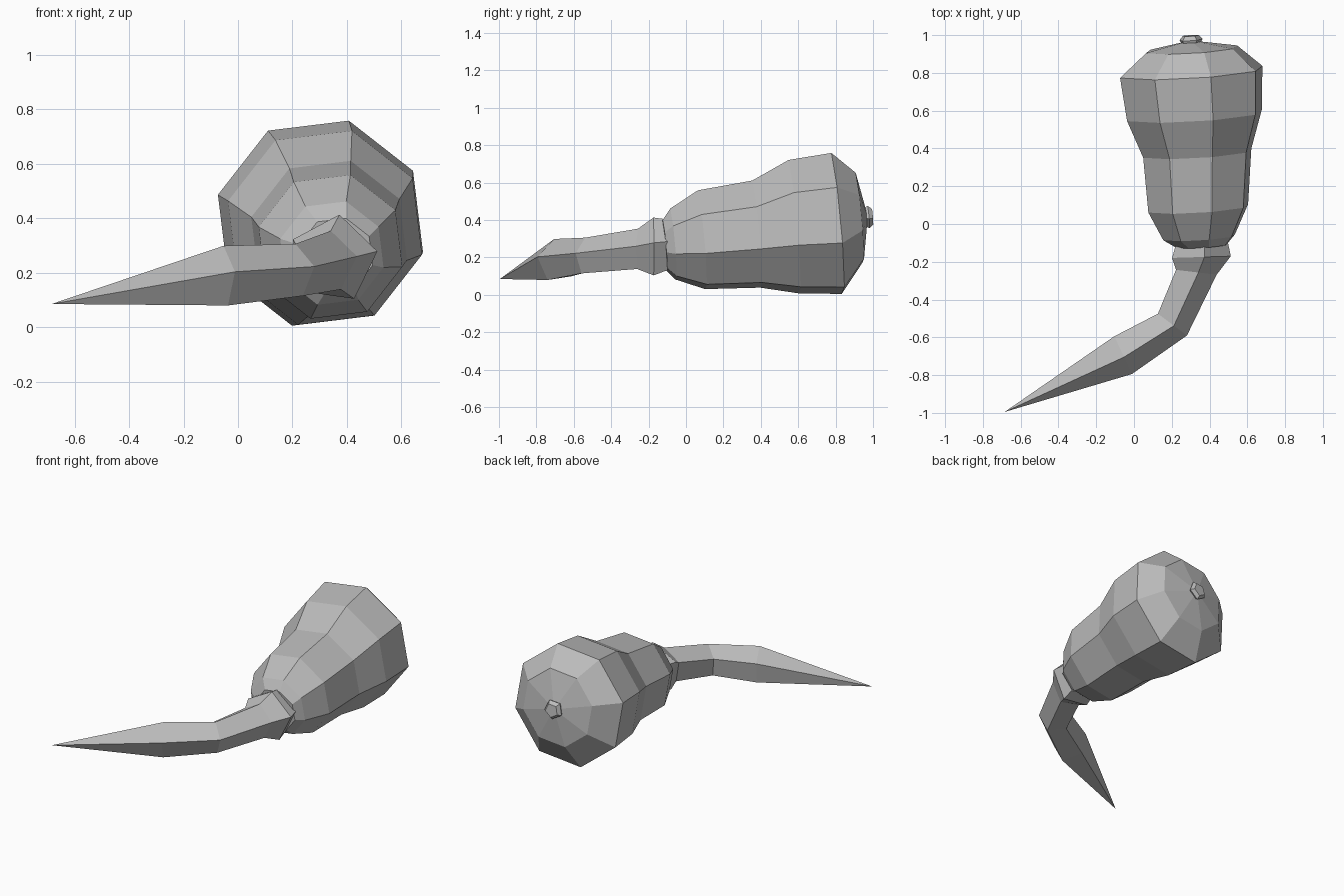
import bpy, bmesh
from math import sin, cos, radians
from mathutils import Vector

cube = bpy.data.objects.get("Cube")
if cube:
    bpy.data.objects.remove(cube)

mat = bpy.data.materials.new("plain grey")
mat.use_nodes = True
GREY = (0.5, 0.5, 0.5, 1)
mat.diffuse_color = GREY
mat.node_tree.nodes["Principled BSDF"].inputs["Base Color"].default_value = GREY


def ring(centre, radius, sides, start, u, v):
    """Polygon of points around a centre in the plane of u and v."""
    angles = [radians(start + 360 * i / sides) for i in range(sides)]
    return [Vector(centre) + radius * (cos(a) * u + sin(a) * v) for a in angles]


def loft(name, rings, tip=None):
    """Skin a row of rings with flat faces; close the far end with a tip or cap."""
    bm = bmesh.new()
    loops = [[bm.verts.new(p) for p in r] for r in rings]
    n = len(loops[0])
    for a, b in zip(loops, loops[1:]):
        for i in range(n):
            j = (i + 1) % n
            bm.faces.new((a[i], a[j], b[j], b[i]))
    bm.faces.new(loops[0])
    last = loops[-1]
    if tip:
        t = bm.verts.new(tip)
        for i in range(n):
            bm.faces.new((last[i], last[(i + 1) % n], t))
    else:
        bm.faces.new(last)
    bmesh.ops.recalc_face_normals(bm, faces=bm.faces)
    mesh = bpy.data.meshes.new(name)
    bm.to_mesh(mesh)
    bm.free()
    mesh.materials.append(mat)
    obj = bpy.data.objects.new(name, mesh)
    bpy.context.collection.objects.link(obj)
    return obj


# Gourd body: eight-sided rings, slightly tilted
U, V = Vector((1, 0.06, 0)), Vector((0, -0.09, 1))
body = [((0.36, -0.115, 0.265), 0.14),
        ((0.345, -0.07, 0.272), 0.197),
        ((0.34, 0.083, 0.295), 0.274),
        ((0.335, 0.375, 0.325), 0.297),
        ((0.32, 0.575, 0.365), 0.370),
        ((0.303, 0.805, 0.382), 0.391),
        ((0.305, 0.925, 0.412), 0.250)]
loft("gourd_body", [ring(c, r, 8, 74.5, U, V) for c, r in body], (0.3, 0.972, 0.42))

# Blossom nub on the back end
loft("blossom_nub", [ring(c, r, 5, 60, U, V) for c, r in
                     [((0.3, 0.95, 0.42), 0.05), ((0.3, 0.975, 0.42), 0.064),
                      ((0.3, 0.997, 0.42), 0.045)]])

# Bent five-sided stem: flared collar, then a curve to a point
stem = [((0.355, -0.10, 0.26), 0.145, (1, 0)),
        ((0.35, -0.175, 0.25), 0.165, (1, 0.03)),
        ((0.325, -0.255, 0.24), 0.115, (1, -0.12)),
        ((0.2, -0.53, 0.205), 0.102, (0.8, -0.6)),
        ((-0.06, -0.69, 0.183), 0.117, (0.42, -0.9))]
Z = Vector((0, 0, 1))
loft("stem", [ring(c, r, 5, 82, Vector((*d, 0)).normalized(), Z) for c, r, d in stem],
     (-0.685, -0.995, 0.085))
